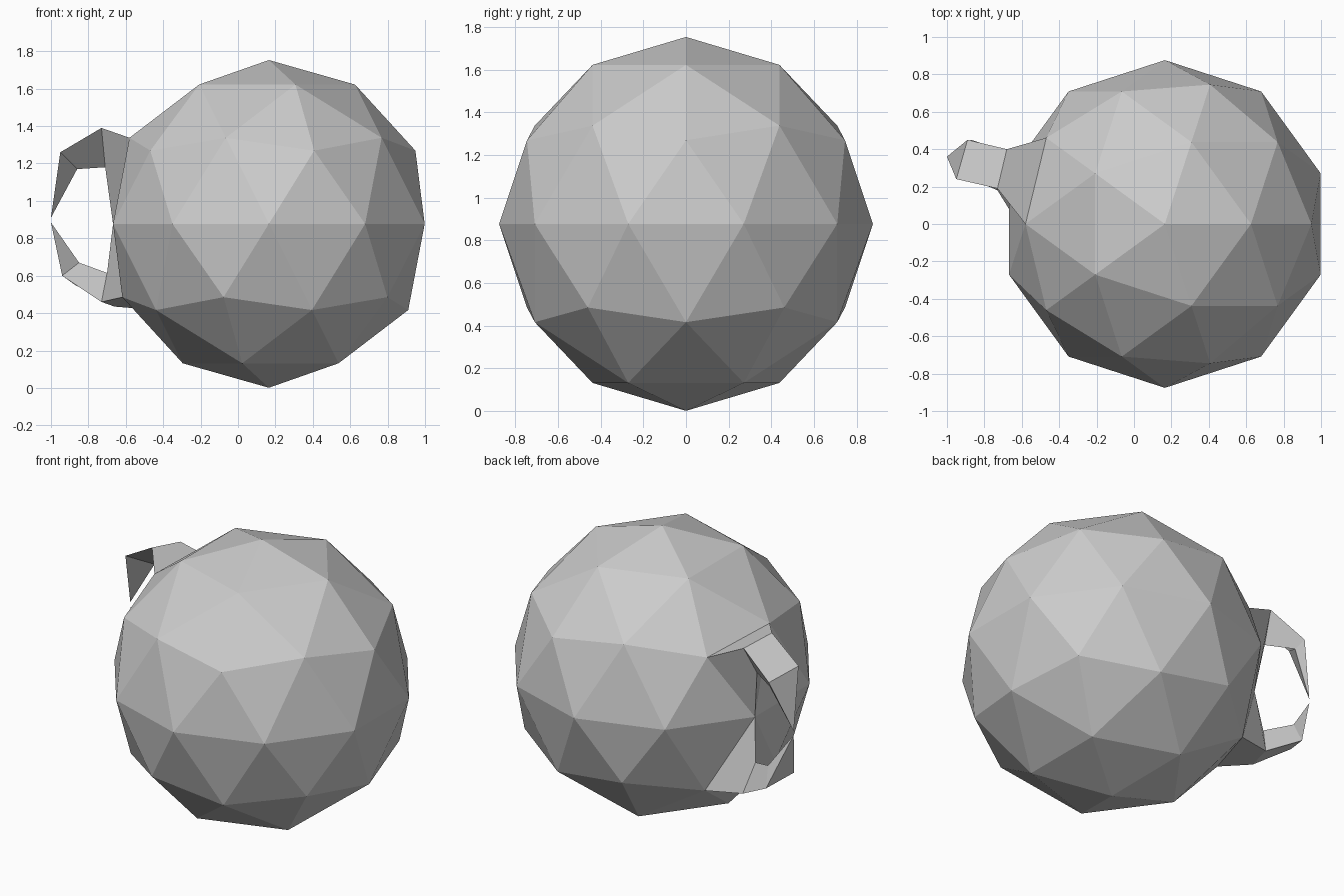
import bpy, bmesh
from mathutils import Vector

if "Cube" in bpy.data.objects:
    bpy.data.objects.remove(bpy.data.objects["Cube"])

RADIUS = 0.876
CENTRE = Vector((0.165, 0, 0.877))

grey = bpy.data.materials.new("light_grey")
grey.diffuse_color = (0.6, 0.6, 0.6, 1)
grey.use_nodes = True
grey.node_tree.nodes["Principled BSDF"].inputs["Base Color"].default_value = grey.diffuse_color

bm = bmesh.new()

# Faceted round body
bmesh.ops.create_icosphere(bm, subdivisions=2, radius=RADIUS)
bmesh.ops.translate(bm, verts=bm.verts, vec=CENTRE)
body_verts = list(bm.verts)


def nearest(point):
    return min(body_verts, key=lambda v: (v.co - Vector(point)).length)


def horn(root, rings, tip):
    """Extrude one triangular body face through the rings to a pointed tip."""
    ring = [nearest(p) for p in root]
    face = next((f for f in bm.faces if set(f.verts) == set(ring)), None)
    if face:
        bmesh.ops.delete(bm, geom=[face], context='FACES_ONLY')
    for points in rings:
        new = [bm.verts.new(p) for p in points]
        for i in range(3):
            j = (i + 1) % 3
            bm.faces.new((ring[i], ring[j], new[j], new[i]))
        ring = new
    end = bm.verts.new(tip)
    for i in range(3):
        bm.faces.new((ring[i], ring[(i + 1) % 3], end))


# Upper half of the handle (back, front, inner corners)
horn([(-0.47, 0.46, 1.27), (-0.58, 0, 1.34), (-0.67, 0.27, 0.88)],
     [[(-0.68, 0.40, 1.36), (-0.73, 0.19, 1.39), (-0.71, 0.31, 1.18)],
      [(-0.89, 0.45, 1.22), (-0.95, 0.24, 1.26), (-0.86, 0.40, 1.17)]],
     (-1.0, 0.36, 0.91))

# Lower half of the handle
horn([(-0.44, 0.44, 0.42), (-0.62, 0, 0.49), (-0.67, 0.27, 0.88)],
     [[(-0.66, 0.38, 0.435), (-0.73, 0.18, 0.46), (-0.70, 0.31, 0.615)],
      [(-0.87, 0.45, 0.55), (-0.94, 0.27, 0.60), (-0.85, 0.40, 0.67)]],
     (-1.0, 0.36, 0.885))

bmesh.ops.recalc_face_normals(bm, faces=bm.faces)
mesh = bpy.data.meshes.new("round_body_with_handle")
bm.to_mesh(mesh)
bm.free()
mesh.materials.append(grey)
obj = bpy.data.objects.new("round_body_with_handle", mesh)
bpy.context.collection.objects.link(obj)
